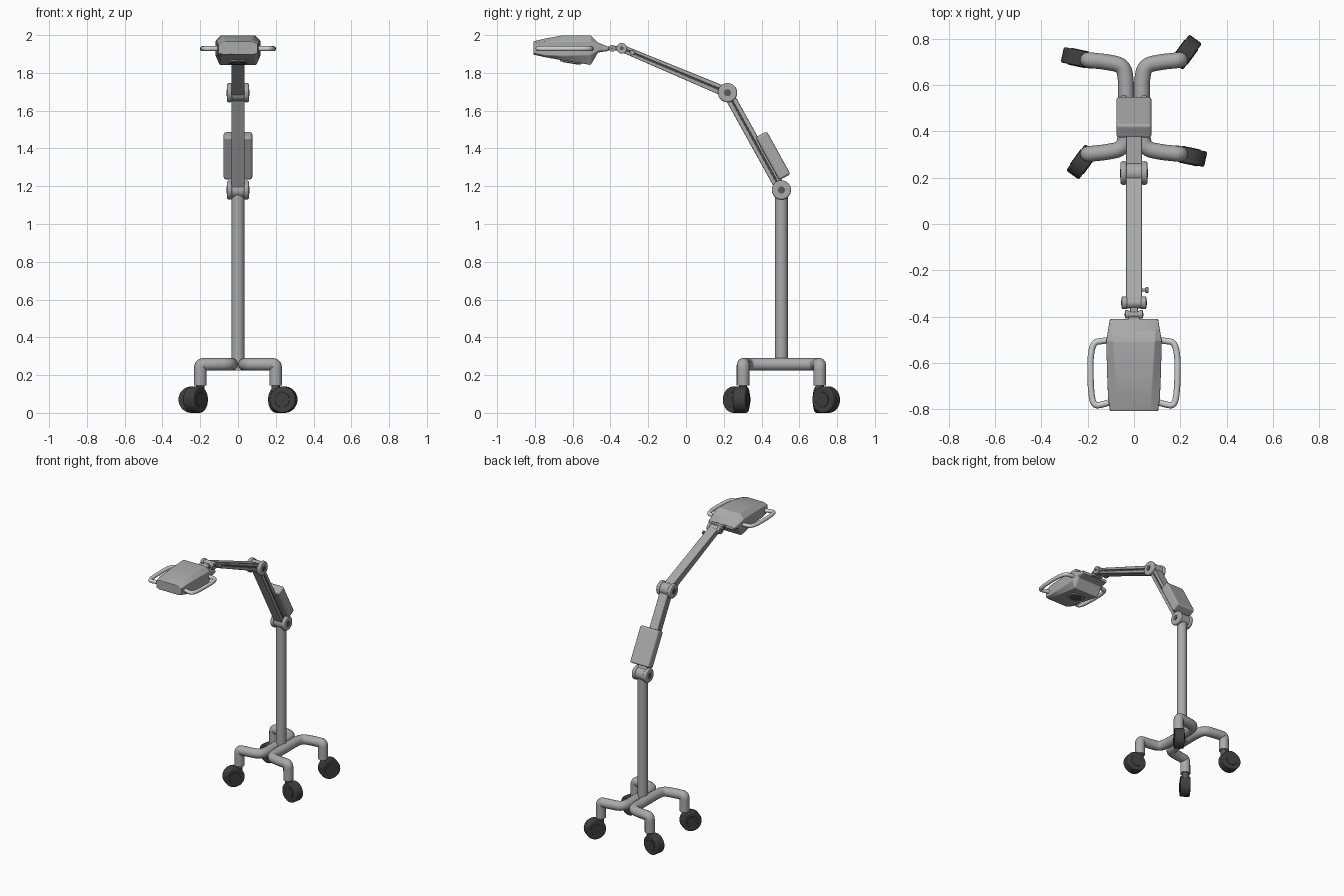
import bpy, bmesh, math
from mathutils import Vector, Matrix

if "Cube" in bpy.data.objects:
    bpy.data.objects.remove(bpy.data.objects["Cube"])


def material(name, value):
    m = bpy.data.materials.new(name)
    m.use_nodes = True
    colour = (value, value, value, 1)
    m.diffuse_color = colour
    m.node_tree.nodes["Principled BSDF"].inputs["Base Color"].default_value = colour
    return m


GREY = material("grey_metal", 0.40)
LIGHT = material("light_grip", 0.62)
DARK = material("dark_rubber", 0.05)
HUB = material("dark_hub", 0.10)


def finish(name, bm, mat, bevel=0, segments=3):
    bmesh.ops.recalc_face_normals(bm, faces=bm.faces)
    me = bpy.data.meshes.new(name)
    bm.to_mesh(me)
    bm.free()
    me.materials.append(mat)
    ob = bpy.data.objects.new(name, me)
    bpy.context.collection.objects.link(ob)
    me.shade_smooth()
    me.set_sharp_from_angle(angle=math.radians(35))
    if bevel:
        mod = ob.modifiers.new("Bevel", "BEVEL")
        mod.width, mod.segments = bevel, segments
        mod.limit_method = "ANGLE"
        mod.harden_normals = True
    return ob


def cylinder(name, a, b, r, mat, bevel=0, r2=None, sides=32):
    a, b = Vector(a), Vector(b)
    bm = bmesh.new()
    bmesh.ops.create_cone(bm, cap_ends=True, segments=sides, radius1=r,
                          radius2=r if r2 is None else r2, depth=(b - a).length)
    turn = (b - a).to_track_quat("Z", "Y").to_matrix().to_4x4()
    bm.transform(Matrix.Translation((a + b) / 2) @ turn)
    return finish(name, bm, mat, bevel)


def tube(name, points, r, mat, steps=8):
    cu = bpy.data.curves.new(name, "CURVE")
    cu.dimensions = "3D"
    cu.bevel_depth, cu.bevel_resolution = r, 5
    cu.use_fill_caps = True
    cu.resolution_u = steps
    sp = cu.splines.new("NURBS")
    sp.points.add(len(points) - 1)
    for p, co in zip(sp.points, points):
        p.co = (*co, 1)
    sp.use_endpoint_u = True
    sp.order_u = 3
    cu.materials.append(mat)
    ob = bpy.data.objects.new(name, cu)
    bpy.context.collection.objects.link(ob)
    return ob


def beam(name, a, b, width, low0, high0, low1, high1, mat=GREY, bevel=0.004):
    """Tapered bar along a-b in the side plane; low/high are offsets across it."""
    a, b = Vector(a), Vector(b)
    d = (b - a).normalized()
    up = d.cross(Vector((1, 0, 0)))
    up = up if up.z > 0 else -up
    bm = bmesh.new()
    ends = []
    for p, lo, hi in ((a, low0, high0), (b, low1, high1)):
        ends.append([bm.verts.new(p + Vector((sx * width / 2, 0, 0)) + up * h)
                     for sx, h in ((-1, lo), (1, lo), (1, hi), (-1, hi))])
    bm.faces.new(ends[0])
    bm.faces.new(ends[1])
    for i in range(4):
        j = (i + 1) % 4
        bm.faces.new((ends[0][i], ends[0][j], ends[1][j], ends[1][i]))
    return finish(name, bm, mat, bevel)


# Upright post
PY = 0.505
cylinder("post", (0, PY, 0.225), (0, PY, 1.16), 0.034, GREY)

# Curved legs, stems and casters; opposite casters share a direction
for side in (-1, 1):
    for end, label in ((1, "rear"), (-1, "front")):
        name = label + ("_left" if side > 0 else "_right")

        def at(x, y, z):
            return (side * x, PY + end * y, z)

        tube(name + "_leg", [at(.034, 0, .257), at(.034, .06, .257), at(.034, .11, .257),
                             at(.045, .18, .257), at(.12, .195, .257), at(.16, .199, .257),
                             at(.198, .203, .257), at(.2, .203, .22), at(.2, .203, .145)],
             0.034, GREY)
        cylinder(name + "_stem", at(.2, .203, .15), at(.2, .203, .09), 0.022, HUB)
        angle = math.radians(-12 if side * end < 0 else 54)
        d = Vector((side * math.cos(angle), side * math.sin(angle), 0))
        c = Vector(at(.2, .203, .07)) + d * 0.042
        axle = Vector((-d.y, d.x, 0))
        cylinder(name + "_wheel", c - axle * .034, c + axle * .034, 0.07, DARK, 0.008)
        cylinder(name + "_wheel_cap", c - axle * .037, c + axle * .037, 0.04, DARK, 0.002)

# Hinge joints: two cheeks, a core and dark pins
LOW, HIGH, TIP = (0, PY, 1.18), (0, 0.22, 1.695), (0, -0.34, 1.93)


def hinge(name, p, r, half):
    x, y, z = p
    cylinder(name + "_core", (-half * .6, y, z), (half * .6, y, z), r * .85, GREY)
    for s, label in ((-1, "right"), (1, "left")):
        cylinder(f"{name}_{label}_cheek", (s * half * .55, y, z), (s * half, y, z),
                 r, GREY, r * .18)
        cylinder(f"{name}_{label}_pin", (s * half * .9, y, z), (s * (half + .003), y, z),
                 r * .36, HUB)


hinge("lower_hinge", LOW, 0.051, 0.058)
hinge("upper_hinge", HIGH, 0.051, 0.058)
hinge("tip_hinge", TIP, 0.028, 0.053)
hinge("head_hinge", (0, -0.39, 1.93), 0.018, 0.038)

# Arms: two rails with a recessed web between them
for name, a, b, t0, t1 in (("lower_arm", LOW, HIGH, .027, .027),
                           ("upper_arm", HIGH, TIP, .027, .019)):
    beam(name + "_top_rail", a, b, .07, .004, t0, .003, t1)
    beam(name + "_bottom_rail", a, b, .07, -t0, -.004, -t1, -.003)
    beam(name + "_web", a, b, .054, -.01, .01, -.01, .01, HUB, 0)

# Counterbalance box on the back of the lower arm
along = (Vector(HIGH) - Vector(LOW)).normalized()
beam("counterbalance_box", Vector(LOW) + along * .05, Vector(LOW) + along * .31,
     .152, .015, .083, .015, .083, GREY, 0.014)

# Tension knob and links to the head
cylinder("knob_stem", (.03, -.285, 1.907), (.055, -.285, 1.907), 0.006, GREY)
cylinder("knob", (.05, -.285, 1.907), (.062, -.285, 1.907), 0.013, GREY, 0.003)
beam("tip_link", (0, -.34, 1.93), (0, -.40, 1.93), .035, -.012, .012, -.012, .012)
beam("head_link", (0, -.385, 1.93), (0, -.44, 1.93), .05, -.009, .009, -.009, .009)

# Lamp head: sections from neck to nose as
# (y, bottom z, lower edge z, upper edge z, top z, bottom half, side half, top half)
sections = [(-.41, 1.916, 1.921, 1.933, 1.938, .098, .104, .098),
            (-.465, 1.908, 1.918, 1.950, 1.960, .095, .113, .092),
            (-.505, 1.842, 1.895, 1.968, 1.999, .098, .120, .090),
            (-.65, 1.866, 1.890, 1.968, 1.999, .090, .116, .082),
            (-.75, 1.884, 1.893, 1.966, 1.981, .085, .112, .074),
            (-.808, 1.897, 1.905, 1.955, 1.967, .080, .104, .070)]
bm = bmesh.new()
rings = []
for y, zb, zl, zu, zt, wb, ws, wt in sections:
    half = [(wb, zb), (ws, zl), (ws, zu), (wt, zt)]
    outline = half + [(-x, z) for x, z in reversed(half)]
    rings.append([bm.verts.new((x, y, z)) for x, z in outline])
for r0, r1 in zip(rings, rings[1:]):
    for i in range(8):
        j = (i + 1) % 8
        bm.faces.new((r0[i], r0[j], r1[j], r1[i]))
bm.faces.new(rings[0])
bm.faces.new(rings[-1])
finish("lamp_head", bm, GREY, 0.005, 2)

# Lens set into the sloping underside
down = Vector((0, -.16, -.987))
c = Vector((0, -.61, 1.860))
cylinder("lens_ring", c - down * .01, c + down * .008, 0.062, GREY, 0.003, 0.056)
cylinder("lens", c, c + down * .010, 0.042, HUB)

# Side grips
for s, label in ((-1, "right"), (1, "left")):
    path = [(.10, -.50), (.135, -.505), (.175, -.51), (.188, -.57), (.188, -.645),
            (.186, -.72), (.175, -.785), (.135, -.78), (.09, -.765)]
    tube(label + "_grip", [(s * x, y, 1.928) for x, y in path], 0.0135, LIGHT)
